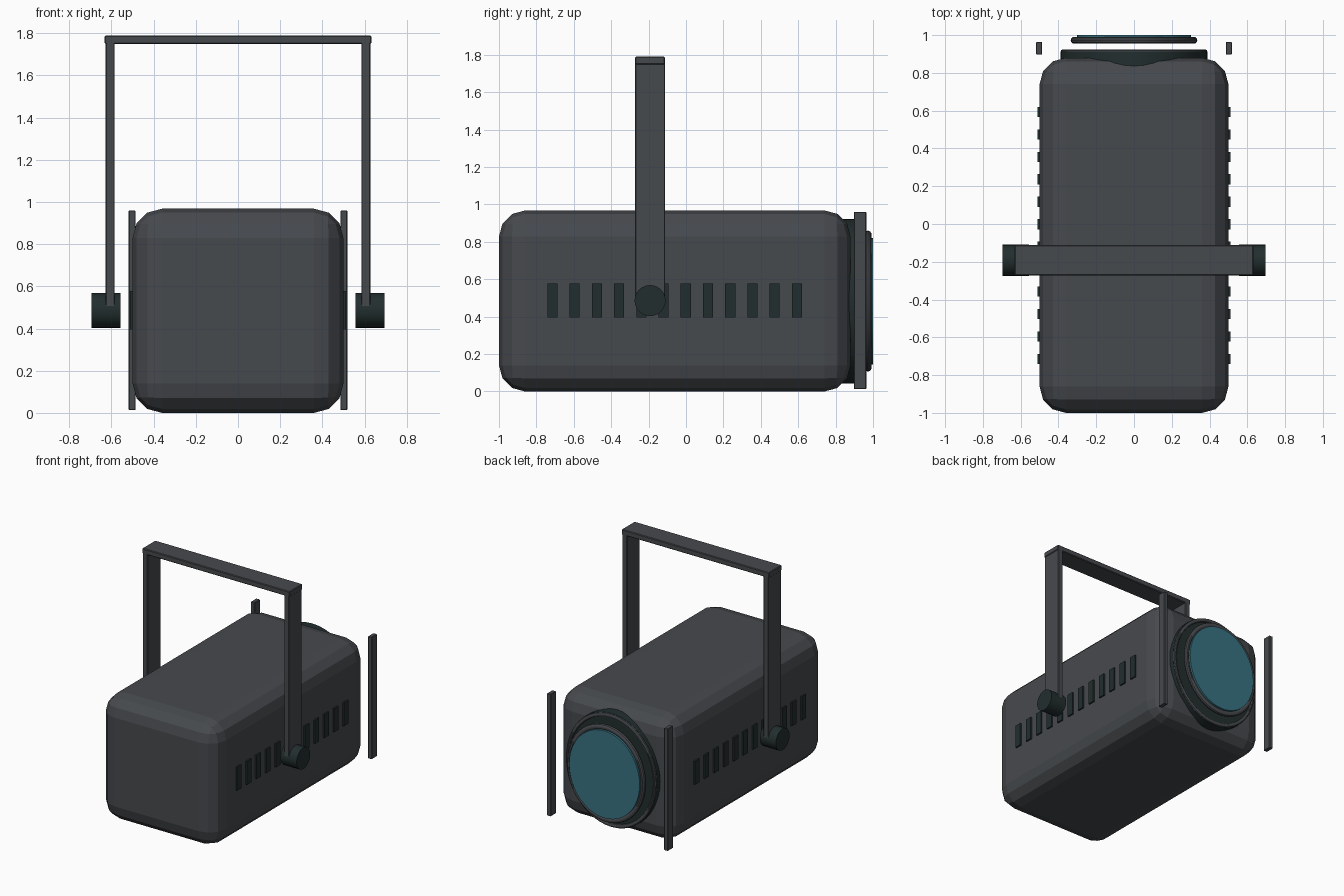
import bpy
import math

if "Cube" in bpy.data.objects:
    bpy.data.objects.remove(bpy.data.objects["Cube"])


def material(name, rgb):
    m = bpy.data.materials.new(name)
    m.diffuse_color = (*rgb, 1)
    m.use_nodes = True
    m.node_tree.nodes["Principled BSDF"].inputs["Base Color"].default_value = m.diffuse_color
    return m


GREY = material("charcoal grey", (0.062, 0.067, 0.075))
DARK = material("dark green black", (0.016, 0.027, 0.027))
GLASS = material("teal glass", (0.04, 0.17, 0.22))


def finish(obj, name, mat, smooth=False):
    obj.name = name
    obj.data.materials.append(mat)
    if smooth:
        bpy.ops.object.shade_smooth_by_angle(angle=math.radians(35))
    return obj


def box(name, lo, hi, mat, bevel=0, segments=1):
    """Box between two corners, with optional rounded edges."""
    center = [(a + b) / 2 for a, b in zip(lo, hi)]
    bpy.ops.mesh.primitive_cube_add(size=1, location=center)
    obj = bpy.context.object
    obj.scale = [b - a for a, b in zip(lo, hi)]
    bpy.ops.object.transform_apply(location=False, rotation=False, scale=True)
    if bevel:
        mod = obj.modifiers.new("rounding", 'BEVEL')
        mod.width = bevel
        mod.segments = segments
    return finish(obj, name, mat)


def disc(name, y0, y1, rx, rz, mat):
    """Oval cylinder running along y, around the optical axis."""
    bpy.ops.mesh.primitive_cylinder_add(
        vertices=48, radius=1, depth=y1 - y0,
        location=(0, (y0 + y1) / 2, AXIS_Z), rotation=(math.pi / 2, 0, 0))
    obj = bpy.context.object
    obj.scale = (rx, rz, 1)
    bpy.ops.object.transform_apply(location=False, rotation=True, scale=True)
    return finish(obj, name, mat, True)


def ring(name, y, rx, rz, minor, mat):
    """Oval torus whose outer half-sizes are rx and rz."""
    bpy.ops.mesh.primitive_torus_add(
        major_segments=48, minor_segments=10,
        major_radius=rx - minor, minor_radius=minor,
        location=(0, y, AXIS_Z), rotation=(math.pi / 2, 0, 0))
    obj = bpy.context.object
    obj.scale = (1, rz / rx, 1)
    bpy.ops.object.transform_apply(location=False, rotation=True, scale=True)
    return finish(obj, name, mat, True)


AXIS_Z = 0.483

# Rounded lamp housing
box("housing", (-0.5, -1, 0), (0.5, 0.88, 0.968), GREY, 0.14, 3)

# Lens barrel, its rim, and the lens with its own rim
disc("lens_barrel", 0.78, 0.912, 0.39, 0.44, DARK)
ring("barrel_rim", 0.912, 0.388, 0.438, 0.013, GREY)
ring("lens_rim", 0.973, 0.335, 0.377, 0.019, GREY)
disc("lens_glass", 0.96, 1.0, 0.302, 0.338, GLASS)

# Mounting yoke crossbar
box("yoke_crossbar", (-0.632, -0.272, 1.748), (0.632, -0.112, 1.79), GREY, 0.005)

for side, label in ((-1, "left"), (1, "right")):
    def span(a, b):
        return sorted((side * a, side * b))

    # Yoke arm
    x0, x1 = span(0.585, 0.627)
    box(f"yoke_arm_{label}", (x0, -0.272, 0.5), (x1, -0.112, 1.76), GREY, 0.004)

    # Tilt knob
    bpy.ops.mesh.primitive_cylinder_add(
        vertices=24, radius=0.083, depth=0.138,
        location=(side * 0.626, -0.192, 0.486), rotation=(0, math.pi / 2, 0))
    finish(bpy.context.object, f"tilt_knob_{label}", DARK, True)

    # Upright accessory rail beside the lens
    x0, x1 = span(0.486, 0.518)
    box(f"lens_rail_{label}", (x0, 0.897, 0.013), (x1, 0.964, 0.96), GREY, 0.003)

    # Row of cooling vents
    x0, x1 = span(0.47, 0.512)
    for i in range(12):
        y = -0.714 + i * 0.1188
        box(f"vent_{label}_{i + 1}", (x0, y - 0.027, 0.395), (x1, y + 0.027, 0.577), DARK)
